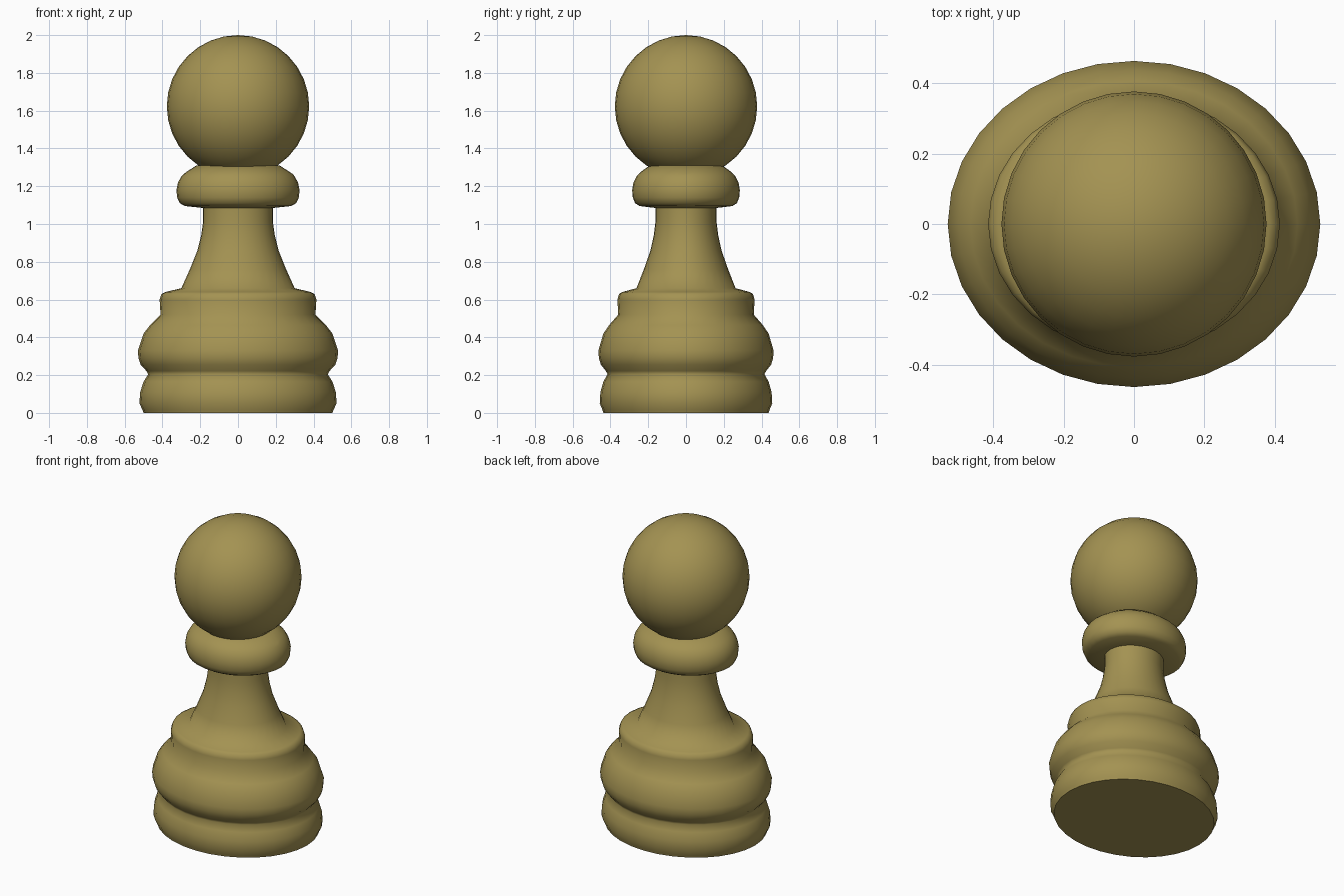
import bpy, bmesh, math

if "Cube" in bpy.data.objects:
    bpy.data.objects.remove(bpy.data.objects["Cube"])

olive = bpy.data.materials.new("olive_wood")
olive.diffuse_color = (0.37, 0.29, 0.085, 1)
olive.use_nodes = True
olive.node_tree.nodes["Principled BSDF"].inputs["Base Color"].default_value = olive.diffuse_color

SEG = 32
Y_SCALE = 0.875  # the turned body is slightly oval


def turned(name, profile, y_scale):
    """Revolve a list of (radius, z) points around z and cap both ends."""
    bm = bmesh.new()
    rings = []
    for r, z in profile:
        rings.append([bm.verts.new((r * math.cos(2 * math.pi * i / SEG),
                                    r * y_scale * math.sin(2 * math.pi * i / SEG), z))
                      for i in range(SEG)])
    for a, b in zip(rings, rings[1:]):
        for i in range(SEG):
            j = (i + 1) % SEG
            bm.faces.new((a[i], a[j], b[j], b[i]))
    bm.faces.new(rings[0][::-1])
    bm.faces.new(rings[-1])
    me = bpy.data.meshes.new(name)
    bm.to_mesh(me)
    bm.free()
    ob = bpy.data.objects.new(name, me)
    bpy.context.collection.objects.link(ob)
    return ob


def finish(ob, angle):
    ob.data.materials.append(olive)
    bpy.ops.object.select_all(action='DESELECT')
    ob.select_set(True)
    bpy.context.view_layer.objects.active = ob
    bpy.ops.object.shade_smooth_by_angle(angle=math.radians(angle))


# body: base, bulge, step, stem and collar in one turned profile
body = turned("body", [
    (0.50, 0.0), (0.505, 0.015), (0.522, 0.05), (0.518, 0.11), (0.50, 0.165),
    (0.475, 0.205), (0.485, 0.222), (0.515, 0.255), (0.527, 0.29), (0.53, 0.33),
    (0.50, 0.42), (0.465, 0.465), (0.41, 0.52),
    (0.415, 0.60), (0.405, 0.63), (0.385, 0.64), (0.30, 0.66),
    (0.255, 0.76), (0.215, 0.86), (0.195, 0.94), (0.185, 1.01), (0.185, 1.085),
    (0.28, 1.095), (0.308, 1.11), (0.322, 1.14), (0.326, 1.18), (0.318, 1.22),
    (0.298, 1.255), (0.275, 1.275), (0.22, 1.31)], Y_SCALE)

# small nick on the right side of the collar
for v in body.data.vertices:
    if v.co.x > 0.27 and abs(v.co.y) < 0.001 and abs(v.co.z - 1.275) < 0.002:
        v.co.x += 0.012
        v.co.z -= 0.008
finish(body, 65)

# ball head
bpy.ops.mesh.primitive_uv_sphere_add(segments=32, ring_count=16, radius=0.377,
                                     location=(0, 0, 1.623))
head = bpy.context.object
head.name = "ball_head"
finish(head, 60)
